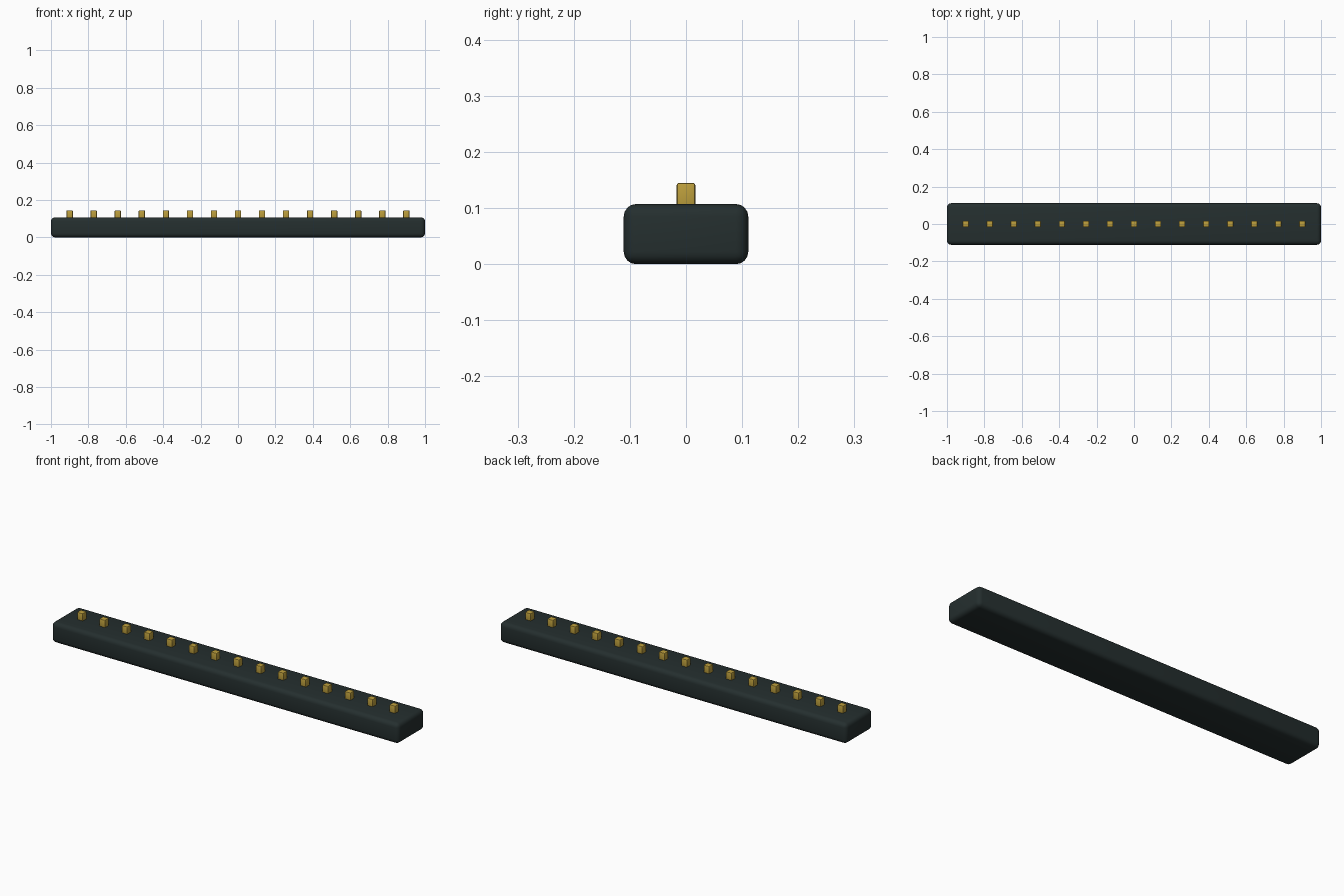
import bpy
import math

default = bpy.data.objects.get("Cube")
if default:
    bpy.data.objects.remove(default, do_unlink=True)


def make_material(name, colour):
    mat = bpy.data.materials.new(name)
    mat.use_nodes = True
    mat.diffuse_color = colour
    mat.node_tree.nodes["Principled BSDF"].inputs["Base Color"].default_value = colour
    return mat


def rounded_box(name, size, centre, radius, segments, mat):
    bpy.ops.mesh.primitive_cube_add(size=1, location=centre)
    obj = bpy.context.object
    obj.name = name
    obj.scale = size
    bpy.ops.object.transform_apply(location=False, rotation=False, scale=True)
    bevel = obj.modifiers.new("rounded_edges", 'BEVEL')
    bevel.width = radius
    bevel.segments = segments
    bpy.ops.object.modifier_apply(modifier=bevel.name)
    obj.data.materials.append(mat)
    bpy.ops.object.shade_smooth_by_angle(angle=math.radians(35))
    return obj


dark = make_material("dark_green_grey", (0.018, 0.028, 0.028, 1))
gold = make_material("gold", (0.50, 0.34, 0.045, 1))

# Long rounded bar
BAR_TOP = 0.107
rounded_box("bar", (2, 0.222, BAR_TOP), (0, 0, BAR_TOP / 2), 0.022, 4, dark)

# Evenly spaced row of contact pins, sunk slightly into the bar
PINS = 15
PIN_TOP, PIN_BASE = 0.145, 0.095
for i in range(PINS):
    x = -0.9 + 1.8 * i / (PINS - 1)
    rounded_box(f"pin_{i + 1}", (0.033, 0.033, PIN_TOP - PIN_BASE),
                (x, 0, (PIN_TOP + PIN_BASE) / 2), 0.004, 2, gold)
